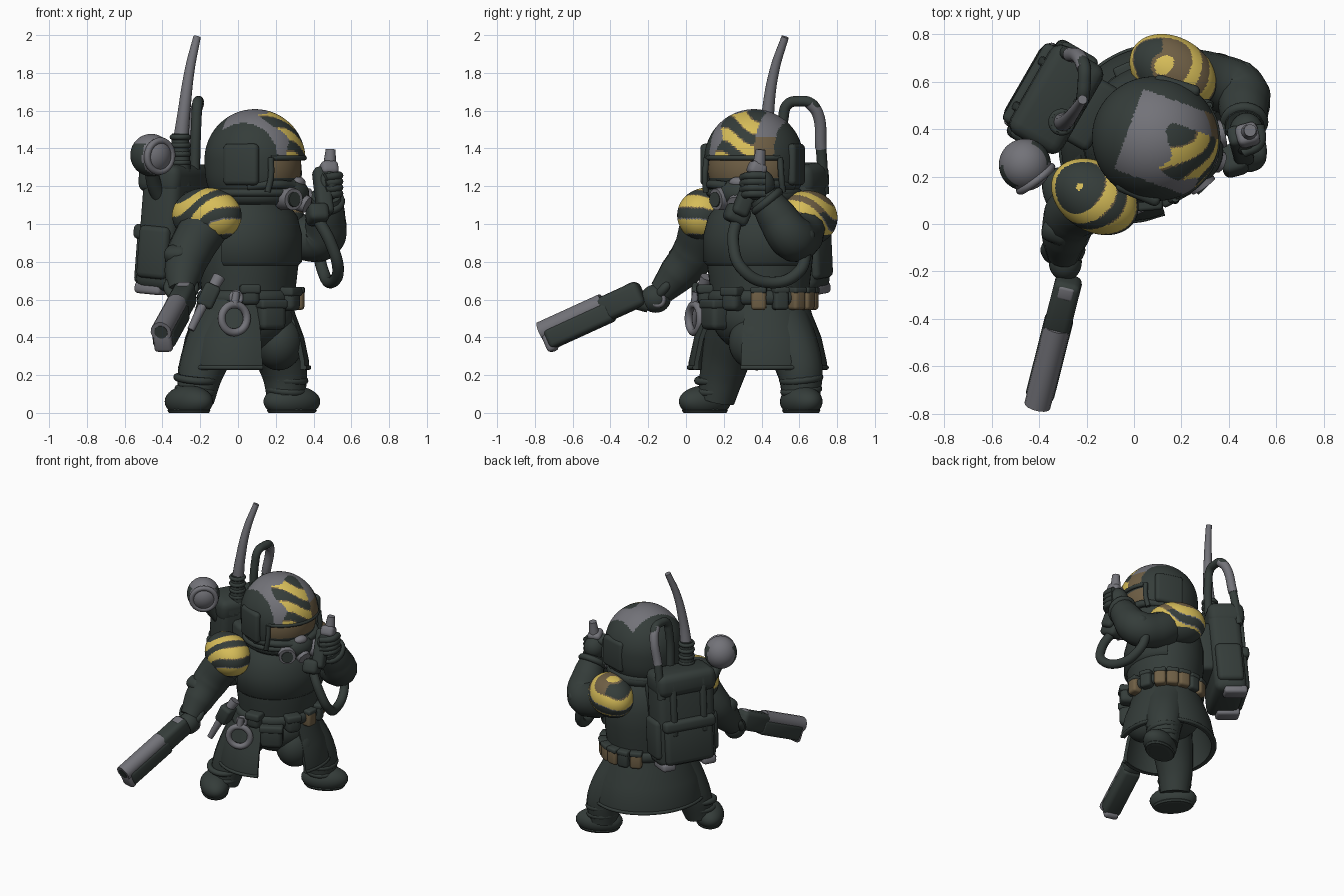
import bpy, bmesh, math
from math import sin, cos, radians, pi, atan2
from mathutils import Vector, Matrix

if "Cube" in bpy.data.objects:
    bpy.data.objects.remove(bpy.data.objects["Cube"])


def material(name, r, g, b):
    m = bpy.data.materials.new(name)
    m.use_nodes = True
    m.diffuse_color = (r, g, b, 1)
    bsdf = m.node_tree.nodes["Principled BSDF"]
    bsdf.inputs["Base Color"].default_value = (r, g, b, 1)
    bsdf.inputs["Roughness"].default_value = 0.8
    return m


DARK = material("dark green cloth", .035, .046, .042)
GREY = material("steel grey", .17, .17, .19)
YELLOW = material("yellow paint", .68, .51, .10)
BROWN = material("brown leather", .16, .115, .06)
PAINTS = [DARK, GREY, YELLOW, BROWN]


def finish(name, mat, angle=40):
    o = bpy.context.object
    o.name = name
    for mod in list(o.modifiers):
        bpy.ops.object.modifier_apply(modifier=mod.name)
    bpy.ops.object.transform_apply(location=True, rotation=True, scale=True)
    o.data.materials.clear()
    o.data.materials.append(mat)
    bpy.ops.object.shade_smooth_by_angle(angle=radians(angle))
    return o


def link(name, data):
    o = bpy.data.objects.new(name, data)
    bpy.context.collection.objects.link(o)
    bpy.ops.object.select_all(action="DESELECT")
    o.select_set(True)
    bpy.context.view_layer.objects.active = o
    return o


def ball(name, loc, size, mat, rot=(0, 0, 0), seg=32):
    bpy.ops.mesh.primitive_uv_sphere_add(segments=seg, ring_count=seg // 2, radius=1, location=loc, rotation=rot)
    bpy.context.object.scale = size
    return finish(name, mat, 60)


def box(name, loc, dims, mat, rot=(0, 0, 0), bevel=.02):
    bpy.ops.mesh.primitive_cube_add(size=1, location=loc, rotation=rot)
    o = bpy.context.object
    o.scale = dims
    bpy.ops.object.transform_apply(location=False, rotation=False, scale=True)
    mod = o.modifiers.new("soft", "BEVEL")
    mod.width, mod.segments = bevel, 3
    return finish(name, mat)


def ring(name, loc, major, minor, mat, rot=(0, 0, 0), scale=(1, 1, 1)):
    bpy.ops.mesh.primitive_torus_add(major_radius=major, minor_radius=minor, location=loc, rotation=rot,
                                     major_segments=32, minor_segments=10)
    bpy.context.object.scale = scale
    return finish(name, mat, 60)


def tube(name, points, radii, mat):
    c = bpy.data.curves.new(name, "CURVE")
    c.dimensions, c.bevel_depth, c.use_fill_caps, c.bevel_resolution = "3D", 1, True, 5
    s = c.splines.new("BEZIER")
    s.bezier_points.add(len(points) - 1)
    for i, (p, co) in enumerate(zip(s.bezier_points, points)):
        p.co = co
        p.radius = radii[i] if isinstance(radii, (list, tuple)) else radii
        p.handle_left_type = p.handle_right_type = "AUTO"
    link(name, c)
    bpy.ops.object.convert(target="MESH")
    return finish(name, mat, 50)


def turned(centre, degrees):
    """Maps a point (right/left, front/back, height) into a turned frame."""
    m = Matrix.Translation((*centre, 0)) @ Matrix.Rotation(radians(degrees), 4, "Z")
    return lambda x, y, z: m @ Vector((x, y, z))


def lathe(name, profile, frame, mat, start=0, end=360, n=48, thick=0, squash=1):
    bm = bmesh.new()
    rows = []
    full = end - start == 360
    for r, z in profile:
        angles = [radians(start + (end - start) * i / n) for i in range(n if full else n + 1)]
        rows.append([bm.verts.new(frame(r * cos(a), r * squash * sin(a), z)) for a in angles])
    for a, b in zip(rows, rows[1:]):
        for i in range(n):
            j = (i + 1) % len(a)
            bm.faces.new((a[i], a[j], b[j], b[i]))
    if full:
        bm.faces.new(rows[0][::-1])
        bm.faces.new(rows[-1])
    me = bpy.data.meshes.new(name)
    bm.to_mesh(me)
    bm.free()
    o = link(name, me)
    if thick:
        o.modifiers.new("thick", "SOLIDIFY").thickness = thick
    return finish(name, mat, 50)


def paint(o, rule):
    o.data.materials.clear()
    for m in PAINTS:
        o.data.materials.append(m)
    for f in o.data.polygons:
        f.material_index = PAINTS.index(rule(f.center))


BODY, HEAD = (.055, .39), (.09, .36)
body, head, skirt = turned(BODY, 58), turned(HEAD, 70), turned((.035, .38), 58)
HZ = radians(70)

# Legs and boots
for side, path, foot, aim in (
        ("right", [(-.08, .27, .48), (-.19, .2, .24), (-.225, .16, .07)], (-.26, .1), -50),
        ("left", [(.13, .5, .48), (.24, .6, .24), (.255, .61, .07)], (.285, .61), 25)):
    tube(side + "_trouser_leg", path, [.16, .125, .1], DARK)
    x, y, _ = path[-1]
    for z, r in ((.18, .098), (.12, .092)):
        ring(side + "_boot_fold", (x, y, z), r, .02, DARK, (.1, .1, 0))
    boot = ball(side + "_boot", (*foot, .06), (.16, .1, .085), DARK, (0, 0, radians(aim)))
    for v in boot.data.vertices:
        v.co.z = max(v.co.z, 0)
    lathe(side + "_boot_sole", [(.13, 0), (.14, .012), (.125, .03)], turned(foot, aim), DARK, squash=.65)

# Coat skirt, open at the front over a baggy thigh
lathe("coat_skirt", [(.38, .23), (.38, .27), (.35, .4), (.3, .52), (.265, .63)], skirt, DARK,
      -76, 232, thick=.025, squash=.86)
tube("coat_hem", [skirt(.378 * cos(radians(a)), .325 * sin(radians(a)), .24) for a in range(-76, 233, 22)],
     .012, DARK)
ball("left_baggy_thigh", (.215, .375, .375), (.13, .15, .15), DARK)
ball("pelvis", (.05, .39, .5), (.25, .25, .19), DARK)

# Torso, chest armour and collar
lathe("torso", [(.26, .58), (.275, .7), (.29, .82), (.29, .94), (.265, 1.05), (.2, 1.14), (.13, 1.2)], body, DARK,
      squash=.9)
lathe("chest_armour", [(.285, .78), (.307, .8), (.307, .94), (.28, 1.04), (.235, 1.1)], body, DARK,
      -175, -5, 32, .02, .9)
ring("collar", (.09, .37, 1.15), .2, .05, DARK)
ring("belt", (*BODY, .61), .265, .03, DARK, (0, 0, radians(58)), (1, .9, 1.3))


# Belt pouches
def belt_spot(angle, z):
    a = radians(angle - 58)
    return body(.285 * cos(a), .252 * sin(a), z)


for i, a in enumerate((-4, 20, 42, 60, 78, 96, 114)):
    p, turn = belt_spot(a, .605), (0, 0, radians(a))
    box("belt_pouch", p, (.07, .08, .12), BROWN if i % 2 == 0 or i == 3 else DARK, turn, .018)
    box("belt_pouch_flap", p + Vector((0, 0, .045)), (.078, .085, .035), DARK, turn, .012)
for a, w, h, z in ((-61, .15, .16, .52), (-33, .1, .12, .6), (-85, .1, .1, .62)):
    p, turn = belt_spot(a, z), (0, 0, radians(a))
    box("front_pouch", p, (.11, w, h), DARK, turn, .03)
    box("front_pouch_flap", p + Vector((0, 0, h * .35)), (.12, w + .01, .05), DARK, turn, .015)

# Handcuffs and baton
ring("handcuff", (-.02, .045, .5), .074, .021, GREY, (pi / 2, 0, radians(25)))
ring("handcuff_link", (-.01, .06, .61), .03, .012, GREY, (pi / 2, 0, radians(25)))
tube("handcuff_hinge", [(-.02, .045, .57), (-.01, .055, .64)], .022, GREY)
tube("baton", [(-.1, .11, .72), (-.18, .06, .58), (-.25, .03, .44)], [.034, .026, .02], GREY)
box("baton_holster", (-.155, .08, .62), (.09, .1, .13), DARK, (0, radians(25), 0))


# Shoulder pads, with camouflage patches
def pad_rule(c):
    wave = sin(46 * (c.z - .45 * c.x + .35 * c.y) + 1.4 * sin(15 * c.x - 11 * c.y))
    if c.z < .945:
        return DARK
    if wave > -.05:
        return YELLOW
    if c.y > .5 and c.z > 1.06 and c.x > .12:
        return BROWN
    return (BROWN if c.z > 1.05 else GREY) if wave > -.35 and c.x > -.17 else DARK


for side, loc, tilt in (("right", (-.165, .115, 1.045), -28), ("left", (.165, .64, 1.03), 28)):
    pad = ball(side + "_shoulder_pad", loc, (.145, .197, .148), DARK, (0, radians(tilt), radians(58)), 120)
    paint(pad, pad_rule)

# Right arm
tube("right_sleeve", [(-.17, .1, 1.0), (-.26, .04, .84), (-.29, -.05, .73), (-.3, -.13, .64)],
     [.13, .12, .1, .07], DARK)
box("right_elbow_pad", (-.32, -.02, .82), (.13, .1, .14), DARK, (radians(35), 0, radians(-20)), .04)
ring("right_cuff", (-.3, -.11, .665), .07, .025, DARK, (radians(50), 0, 0))
ball("right_glove", (-.29, -.16, .605), (.07, .08, .075), DARK)
ring("right_wrist_band", (-.24, -.15, .6), .03, .014, GREY, (0, pi / 2, 0))

# Gun
rear, muzzle = Vector((-.275, -.24, .635)), Vector((-.405, -.755, .4))
aim = muzzle - rear
turn = aim.to_track_quat("Y", "Z").to_euler()
up = turn.to_matrix() @ Vector((0, 0, 1))
along = lambda t, h=0: rear + aim * t + up * h
box("gun_receiver", along(.2), (.115, .25, .135), DARK, turn, .03)
box("gun_rear_sight", along(.06, .05), (.07, .06, .04), GREY, turn, .012)
tube("gun_barrel", [along(.36, .03), along(1, .03)], .056, GREY)
box("gun_fore_grip", along(.64, -.022), (.122, .38, .11), DARK, turn, .025)
box("gun_muzzle_block", along(.96, -.035), (.1, .05, .11), GREY, turn, .02)
tube("gun_bore", [along(.98, .03), along(1.004, .03)], .036, DARK)
tube("gun_grip", [along(.08, -.03), (-.29, -.2, .57)], .04, DARK)

# Left arm, bent towards the face
tube("left_sleeve", [(.18, .62, 1.02), (.34, .6, .93), (.44, .56, .93), (.465, .48, 1.04), (.465, .41, 1.15)],
     [.125, .12, .122, .105, .08], DARK)
box("left_elbow_pad", (.48, .6, .93), (.09, .15, .14), DARK, (radians(-30), 0, radians(20)), .04)
ring("left_cuff", (.465, .43, 1.12), .08, .022, DARK, (radians(40), 0, 0))
ball("left_glove", (.475, .38, 1.21), (.075, .09, .085), DARK)
for i in range(4):
    tube("left_finger", [(.53, .42, 1.16 + i * .032), (.53, .34, 1.16 + i * .032), (.46, .3, 1.15 + i * .032)],
         .021, DARK)

# Handset and its hose
box("handset_body", (.45, .33, 1.17), (.085, .09, .27), DARK, (radians(-24), 0, radians(15)), .025)
box("handset_head", (.48, .375, 1.29), (.095, .095, .075), GREY, (radians(-24), 0, radians(15)), .025)
box("handset_mouthpiece", (.42, .27, 1.05), (.11, .13, .1), DARK, (radians(-24), 0, radians(15)), .03)
tube("handset_aerial", [(.485, .385, 1.3), (.49, .395, 1.395)], [.036, .026], GREY)
hose = [(.42, .27, 1.03), (.49, .25, .9), (.53, .3, .76), (.49, .45, .69), (.45, .6, .75), (.42, .64, .87)]
tube("hose", hose, .031, DARK)

# Head, visor and breathing mask
face = ball("head", (*HEAD, 1.3), (.245, .245, .24), DARK, seg=80)
paint(face, lambda c: BROWN if 1.235 < c.z < 1.345 else DARK)
for s in (-1, 1):
    tube("mask_filter", [head(s * .07, -.19, 1.14), head(s * .12, -.262, 1.13)], [.068, .058], GREY)
    tube("mask_filter_cap", [head(s * .12, -.26, 1.13), head(s * .125, -.27, 1.13)], .04, DARK)
    tube("mask_strap", [head(s * .06, -.24, 1.2), head(s * .17, -.18, 1.21), head(s * .23, -.04, 1.2)], .024, DARK)
ball("mask", head(0, -.2, 1.16), (.125, .095, .085), DARK, (0, 0, HZ))
tube("mask_valve", [head(0, -.23, 1.13), head(0, -.295, 1.1)], [.055, .045], GREY)
ball("mask_nose", head(0, -.245, 1.22), (.05, .035, .03), GREY, (0, 0, HZ))

# Helmet shell: bottom and face opening removed, then painted
helmet = ball("helmet", (*HEAD, 1.34), (.262, .268, .268), DARK, (0, 0, HZ), 160)
inv = (Matrix.Translation((*HEAD, 0)) @ Matrix.Rotation(HZ, 4, "Z")).inverted()
bm = bmesh.new()
bm.from_mesh(helmet.data)
gone = []
for f in bm.faces:
    c = inv @ f.calc_center_median()
    if c.z < 1.165 or (c.z < 1.345 and abs(atan2(c.x, -c.y)) < radians(52)):
        gone.append(f)
bmesh.ops.delete(bm, geom=gone, context="FACES")
for v in bm.verts:
    low = max(0, 1.34 - v.co.z)
    k = 1 + 5 * low * low
    v.co.x, v.co.y = HEAD[0] + (v.co.x - HEAD[0]) * k, HEAD[1] + (v.co.y - HEAD[1]) * k
bm.to_mesh(helmet.data)
bm.free()


def helmet_rule(c):
    p = inv @ c
    if p.z < 1.365 or abs(p.x) > .18 or p.y > .12:
        return DARK
    if p.x < -.115 + .02 * sin(40 * p.z) or p.y > -.06 + .03 * sin(30 * p.x):
        return GREY
    wave = sin(50 * (p.z - 1.43) + 14 * p.x + 1.2 * sin(20 * p.x) + 1.6)
    if p.x > .09:
        return BROWN if p.z < 1.46 else GREY
    return YELLOW if wave > .05 else BROWN if wave > -.25 else DARK


paint(helmet, helmet_rule)
tube("helmet_brow", [head(.256 * sin(radians(a)), -.262 * cos(radians(a)), 1.35) for a in range(-52, 53, 13)],
     .013, DARK)
for s in (-1, 1):
    tube("helmet_cheek_edge", [head(s * .207, -.165, 1.35), head(s * .215, -.168, 1.25), head(s * .217, -.15, 1.17)],
         .016, DARK)
    box("ear_plate", head(s * .241, -.01, 1.315), (.05, .2, .22), DARK, (0, 0, HZ + s * radians(3)), .024)
ring("helmet_rim", (*HEAD, 1.165), .235, .02, DARK)

# Radio backpack, leaning forward at the top
lean = (Matrix.Translation((-.335, .53, .98)) @ Matrix.Rotation(radians(60), 4, "Z")
        @ Matrix.Rotation(radians(5), 4, "X"))
turn = lean.to_euler()
pack = lambda x, y, z: lean @ Vector((x, y, z - .98))
box("pack_body", pack(0, 0, .98), (.42, .22, .66), DARK, turn, .05)
box("pack_lid", pack(0, .015, 1.24), (.43, .25, .16), DARK, turn, .05)
box("pack_lower_pocket", pack(0, .09, .82), (.36, .09, .3), DARK, turn, .035)
box("pack_pocket_flap", pack(0, .105, .95), (.38, .09, .08), DARK, turn, .025)
box("pack_bridge", pack(.02, -.14, 1.0), (.3, .16, .36), DARK, turn, .03)
for s in (-1, 1):
    box("pack_strap", pack(s * .11, .12, 1.08), (.04, .04, .4), DARK, turn, .012)
    box("pack_side_pocket", pack(s * .2, 0, .85), (.07, .18, .28), DARK, turn, .03)
    box("pack_foot", pack(s * .15, .03, .655), (.1, .16, .06), GREY, turn, .02)

# Antenna and carrying tube
tube("antenna", [(-.305, .43, 1.42), (-.285, .435, 1.6), (-.255, .47, 1.82), (-.217, .525, 1.99)],
     [.042, .033, .026, .02], GREY)
tube("antenna_base", [(-.305, .43, 1.2), (-.305, .43, 1.48)], [.058, .045], DARK)
for i in range(5):
    ring("antenna_rib", (-.305, .43, 1.28 + i * .045), .042, .015, DARK)
tube("carry_tube", [(-.23, .51, 1.25), (-.22, .515, 1.56), (-.215, .54, 1.635), (-.21, .6, 1.65), (-.21, .66, 1.64),
                    (-.225, .695, 1.59), (-.27, .715, 1.4), (-.31, .73, 1.16)], .028, DARK)
tube("carry_tube_sleeve", [(-.21, .655, 1.64), (-.225, .695, 1.59), (-.27, .715, 1.4)], .031, GREY)

# Search lamp
middle = Vector((-.46, .25, 1.365))
lamp = ball("lamp_shell", middle, (.11, .11, .112), GREY, seg=64)
axis = Vector((.6, -.79, -.08)).normalized()
paint(lamp, lambda c: DARK if -.06 < (c - middle).dot(axis) < .05 and c.z < middle.z + .06 else GREY)
ring("lamp_rim", middle + axis * .075, .082, .018, GREY, axis.to_track_quat("Z", "Y").to_euler())
tube("lamp_bracket", [(-.46, .28, 1.28), (-.44, .34, 1.2), (-.4, .4, 1.12)], [.035, .04, .045], DARK)
